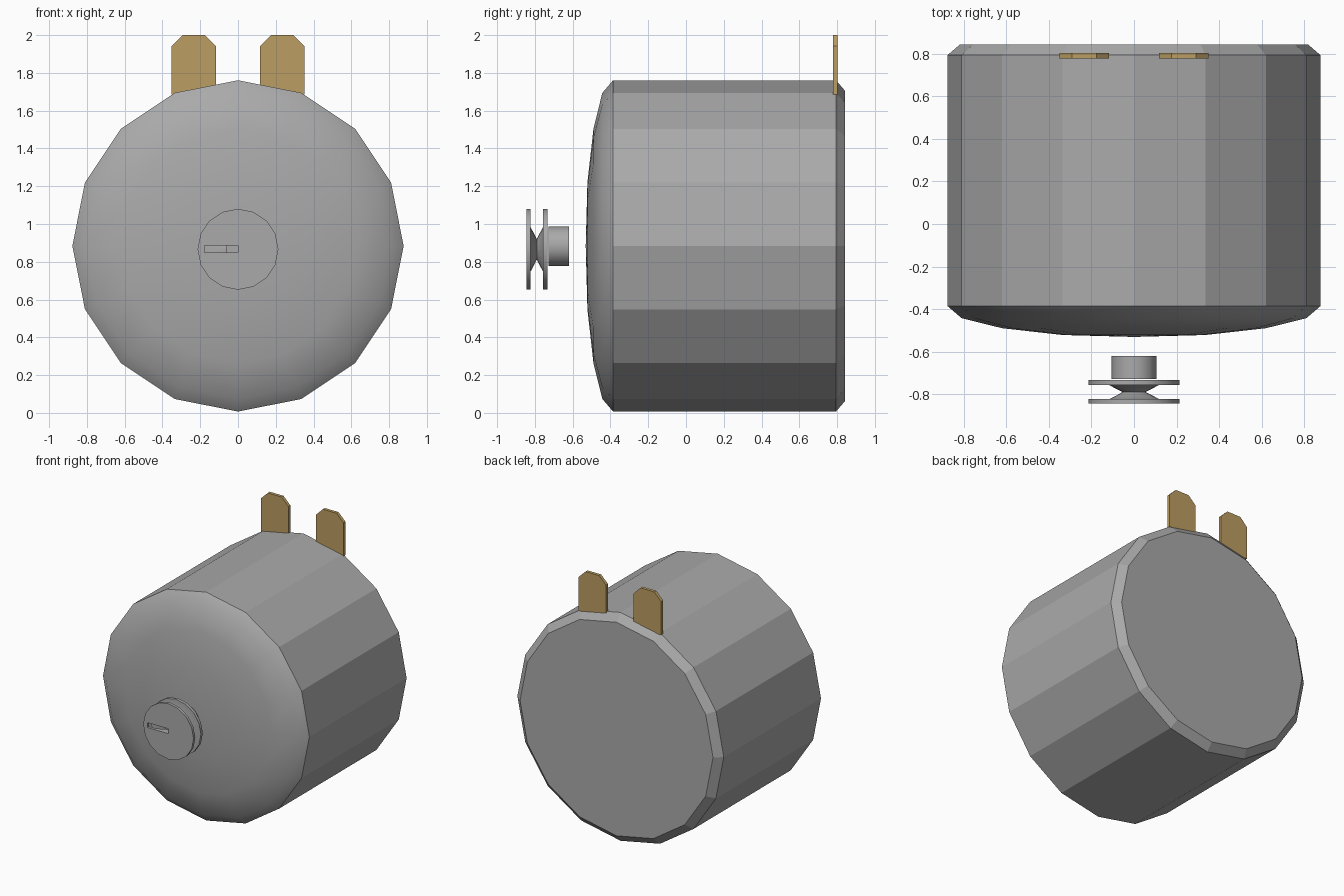
import bpy, bmesh, math

cube = bpy.data.objects.get("Cube")
if cube:
    bpy.data.objects.remove(cube, do_unlink=True)


def make_material(name, rgb, metallic=0.0):
    mat = bpy.data.materials.new(name)
    mat.use_nodes = True
    color = (*rgb, 1.0)
    mat.diffuse_color = color
    mat.node_tree.nodes["Principled BSDF"].inputs["Base Color"].default_value = color
    return mat


steel = make_material("steel grey", (0.40, 0.40, 0.40))
brass = make_material("brass", (0.50, 0.34, 0.125))


def finish(name, bm, mat):
    bmesh.ops.recalc_face_normals(bm, faces=bm.faces[:])
    mesh = bpy.data.meshes.new(name)
    bm.to_mesh(mesh)
    bm.free()
    mesh.materials.append(mat)
    obj = bpy.data.objects.new(name, mesh)
    bpy.context.collection.objects.link(obj)
    return obj


def lathe(name, profile, z, mat, sides=16):
    """Revolve (radius, y) points about the y axis at height z, closing both ends."""
    bm = bmesh.new()
    rings = []
    for r, y in profile:
        if r == 0:
            rings.append([bm.verts.new((0, y, z))] * sides)
        else:
            angles = [2 * math.pi * i / sides for i in range(sides)]
            rings.append([bm.verts.new((r * math.cos(a), y, z + r * math.sin(a))) for a in angles])
    for a, b in zip(rings, rings[1:]):
        for i in range(sides):
            j = (i + 1) % sides
            corners = list(dict.fromkeys((a[i], a[j], b[j], b[i])))
            bm.faces.new(corners)
    for ring in (rings[0], rings[-1]):
        if ring[0] is not ring[1]:
            bm.faces.new(ring)
    return finish(name, bm, mat)


def slab(name, outline, y0, y1, mat):
    """Extrude an (x, z) outline from y0 to y1."""
    bm = bmesh.new()
    face = bm.faces.new([bm.verts.new((x, y0, z)) for x, z in outline])
    out = bmesh.ops.extrude_face_region(bm, geom=[face])
    verts = [g for g in out["geom"] if isinstance(g, bmesh.types.BMVert)]
    bmesh.ops.translate(bm, verts=verts, vec=(0, y1 - y0, 0))
    return finish(name, bm, mat)


def smooth(obj, degrees):
    bpy.ops.object.select_all(action="DESELECT")
    obj.select_set(True)
    bpy.context.view_layer.objects.active = obj
    bpy.ops.object.shade_smooth_by_angle(angle=math.radians(degrees))


# Motor can: domed front, straight faceted wall, bevelled flat back
R, AXIS_Z = 0.877, 0.884
can = lathe("motor_can", [
    (0, -0.531), (R * math.cos(math.radians(67.5)), -0.522),
    (R * math.cos(math.radians(45)), -0.490), (R * math.cos(math.radians(22.5)), -0.443),
    (R, -0.386), (R, 0.794), (0.82, 0.843)], AXIS_Z, steel)
smooth(can, 30)
for p in can.data.polygons:
    if p.center.y > -0.38:
        p.use_smooth = False

# Short shaft collar floating ahead of the dome
collar = lathe("shaft_collar", [(0.105, -0.728), (0.105, -0.620)], 0.882, steel)
smooth(collar, 30)

# Grooved pulley with two thin flanges
PULLEY_Z = 0.866
pulley = lathe("pulley", [
    (0.214, -0.845), (0.214, -0.824), (0.12, -0.824), (0.055, -0.790),
    (0.12, -0.756), (0.214, -0.756), (0.214, -0.733)], PULLEY_Z, steel)

# Slot in the pulley's front flange
cutter = slab("slot_cutter", [(-0.178, 0.849), (0.0, 0.849), (0.0, 0.886), (-0.178, 0.886)],
              -0.87, -0.795, steel)
cutter.hide_render = True
cutter.hide_set(True)
cut = pulley.modifiers.new("slot", "BOOLEAN")
cut.operation = "DIFFERENCE"
cut.solver = "EXACT"
cut.object = cutter
smooth(pulley, 30)

# Pair of chamfered brass terminals at the back
for name, s in (("left_terminal", 1), ("right_terminal", -1)):
    outline = [(0.117, 1.685), (0.351, 1.685), (0.351, 1.942),
               (0.292, 2.0), (0.176, 2.0), (0.117, 1.942)]
    slab(name, [(s * x, z) for x, z in outline], 0.779, 0.803, brass)
